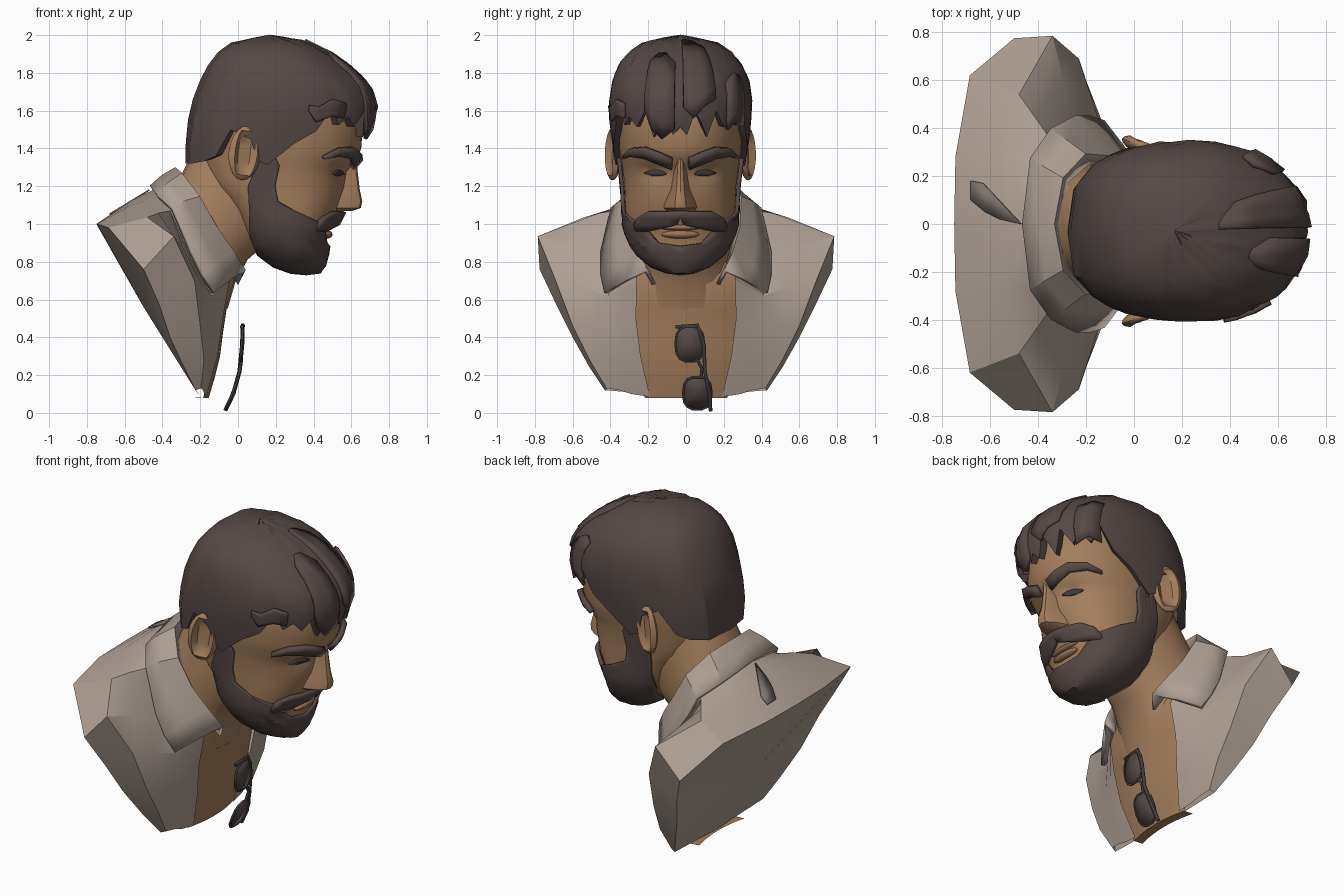
import bpy, bmesh, math, random
from mathutils import Vector, Matrix

if "Cube" in bpy.data.objects:
    bpy.data.objects.remove(bpy.data.objects["Cube"])
random.seed(4)
HY = -0.03  # head sits slightly off the centre line


def material(name, rgb):
    m = bpy.data.materials.new(name)
    m.diffuse_color = (*rgb, 1)
    m.use_nodes = True
    m.node_tree.nodes["Principled BSDF"].inputs["Base Color"].default_value = m.diffuse_color
    return m


SKIN = material("skin", (0.37, 0.21, 0.108))
LIP = material("lip", (0.32, 0.175, 0.092))
HAIR = material("dark_brown_hair", (0.092, 0.066, 0.06))
SHIRT = material("shirt_grey", (0.42, 0.345, 0.295))
SHADE = material("shirt_dark_grey", (0.2, 0.168, 0.15))
DARK = material("dark_glass", (0.055, 0.045, 0.045))


def finish(name, bm, mat, angle=35, thick=0):
    bmesh.ops.remove_doubles(bm, verts=bm.verts, dist=0.0008)
    bmesh.ops.recalc_face_normals(bm, faces=bm.faces)
    me = bpy.data.meshes.new(name)
    bm.to_mesh(me)
    bm.free()
    me.materials.append(mat)
    me.shade_smooth()
    me.set_sharp_from_angle(angle=math.radians(angle))
    ob = bpy.data.objects.new(name, me)
    bpy.context.collection.objects.link(ob)
    if thick:
        s = ob.modifiers.new("thickness", 'SOLIDIFY')
        s.thickness, s.offset = thick, 0
    return ob


def sheet(name, rows, mat, mirror=True, dy=0.0, thick=0, angle=35, jitter=0, cap=None):
    """Quad grid through rows of points, optionally mirrored in y and capped by a fan."""
    bm = bmesh.new()
    for s in ((1, -1) if mirror else (1,)):
        g = [[bm.verts.new((p[0], s * p[1] + dy, p[2])) for p in r] for r in rows]
        for a, b in zip(g, g[1:]):
            for i in range(len(a) - 1):
                bm.faces.new((a[i], a[i + 1], b[i + 1], b[i]))
        if cap:
            c = bm.verts.new(cap[0])
            rim = g[-1] + [bm.verts.new(cap[1])]
            for u, v in zip(rim, rim[1:]):
                bm.faces.new((u, v, c))
    bmesh.ops.remove_doubles(bm, verts=bm.verts, dist=0.002)
    for v in bm.verts:
        v.co += Vector([random.uniform(-jitter, jitter) for _ in range(3)])
    return finish(name, bm, mat, angle, thick)


def lerp(tab, t):
    for a, b in zip(tab, tab[1:]):
        if t <= b[0]:
            k = max(0, (t - a[0]) / (b[0] - a[0]))
            return [p + (q - p) * k for p, q in zip(a[1:], b[1:])]
    return list(tab[-1][1:])


# head sections: height, back x, front x, half width
HEAD = [(.738, .36, .361, .0005), (.745, .30, .42, .05), (.78, .2, .445, .14), (.85, .10, .465, .225),
        (.93, .04, .47, .268), (1.0, 0, .495, .288), (1.07, -.04, .53, .292), (1.2, -.15, .565, .298),
        (1.29, -.18, .585, .307), (1.34, -.19, .63, .315), (1.4, -.2, .652, .325), (1.5, -.22, .66, .33),
        (1.65, -.2, .64, .33), (1.8, -.1, .53, .26)]
CROWN = [(1.3, -.28, .62, .34), (1.5, -.278, .705, .372), (1.62, -.25, .73, .38), (1.72, -.22, .70, .374),
         (1.8, -.185, .63, .35), (1.88, -.14, .53, .305), (1.95, -.06, .41, .225), (1.985, .03, .31, .13),
         (2.0, .17, .171, .0005)]


def surf(tab, deg, z, off=0.0):
    xb, xf, w = lerp(tab, z)
    a = math.radians(deg)
    c, s = math.cos(a), abs(math.sin(a))
    e = 0.95 if c > 0 else 0.65
    off -= (tab is HEAD) * .03 * math.exp(-((deg - 24) / 13) ** 2 - ((z - 1.275) / .045) ** 2)
    x = (xb + xf) / 2 + math.copysign(abs(c) ** .9, c) * ((xf - xb) / 2 + off)
    return (x, s ** e * (w + off), z)


# head skin
zs = [.738, .745, .78, .85, .93, 1.0, 1.07, 1.14, 1.2, 1.24, 1.275, 1.31, 1.35, 1.4, 1.5, 1.65, 1.8]
sheet("head", [[surf(HEAD, d, z) for d in range(0, 181, 9)] for z in zs], SKIN, dy=HY, angle=40)

# hair cap with a jagged hairline: angle from the front, height
LINE = [(0, 1.51), (5, 1.47), (11, 1.59), (16, 1.54), (22, 1.46), (29, 1.6), (37, 1.51), (45, 1.57),
        (52, 1.52), (60, 1.62), (68, 1.49), (80, 1.42), (91, 1.31), (98, 1.33), (104, 1.45), (118, 1.5),
        (128, 1.36), (140, 1.33), (160, 1.32), (180, 1.32)]
rows = [[(.22 + (p[0] - .22) * .9, p[1] * .9, p[2] + .01) for p in [surf(CROWN, d, z) for d, z in LINE]]]
for i in range(10):
    rows.append([surf(CROWN, d, z + (2 - z) * math.sin(i / 9 * math.pi / 2)) for d, z in LINE])
rows[-2] = [(x, y, z - .004) for x, y, z in rows[-2]]
sheet("hair", rows, HAIR, dy=HY, angle=30, jitter=.004)

# raised locks over the fringe: side, (angle, low, high)
LOCKS = [(1, [(2, 1.62, 1.97), (10, 1.56, 1.97), (18, 1.62, 1.96), (28, 1.66, 1.93)]),
         (-1, [(4, 1.5, 1.85), (14, 1.45, 1.9), (22, 1.5, 1.9), (28, 1.6, 1.86)]),
         (-1, [(50, 1.56, 1.64), (60, 1.57, 1.66), (70, 1.54, 1.62), (76, 1.6, 1.63)]),
         (1, [(40, 1.5, 1.75), (50, 1.55, 1.8), (60, 1.52, 1.78)])]
for n, (side, cols) in enumerate(LOCKS):
    g = [[surf(CROWN, d, lo + (hi - lo) * k / 5, .003) for d, lo, hi in cols] for k in range(6)]
    g = [[(x, y * side, z) for x, y, z in r] for r in g]
    sheet(f"hair_lock_{n + 1}", g, HAIR, mirror=False, dy=HY, thick=.02, angle=30)

# beard with sideburns: height, front angle, back angle
BEARD = [(.738, 0, 180), (.748, 0, 180), (.78, 0, 180), (.84, 0, 165), (.885, 0, 150), (.9, 24, 146),
         (.95, 33, 140), (1.0, 42, 133), (1.06, 76, 126), (1.12, 92, 120), (1.2, 91, 112), (1.31, 89, 104),
         (1.42, 97, 105)]
sheet("beard", [[surf(HEAD, a + (b - a) * i / 12, z, .012 * min(1, (z - .738) / .01)) for i in range(13)]
                for z, a, b in BEARD], HAIR, dy=HY, thick=.02, angle=30, jitter=.003)

# moustache
TACHE = [(.965, 36, 54), (1.0, 2, 52), (1.035, 0, 46), (1.065, 0, 32)]
sheet("moustache", [[surf(HEAD, a + (b - a) * i / 6, z, .036 - .022 * (a + (b - a) * i / 6) / 48)
                     for i in range(7)] for z, a, b in TACHE], HAIR, dy=HY, thick=.022, angle=30)

# eyebrows and eyes: angle, low, high
BROW = [(7, 1.295, 1.345), (18, 1.32, 1.375), (32, 1.35, 1.405), (48, 1.36, 1.4), (60, 1.345, 1.36)]
EYE = [(14, 1.262, 1.268), (20, 1.255, 1.285), (29, 1.253, 1.287), (38, 1.265, 1.272)]
for name, cols, off, t, mat in (("eyebrows", BROW, .022, .03, HAIR), ("eyes", EYE, .006, .009, DARK)):
    sheet(name, [[surf(HEAD, d, lo + (hi - lo) * k / 2, off) for d, lo, hi in cols] for k in range(3)],
          mat, dy=HY, thick=t)

# nose: height, ridge x, half width
NOSE = [(1.37, .63, .022), (1.29, .632, .03), (1.18, .645, .04), (1.12, .658, .055), (1.085, .65, .06),
        (1.068, .6, .05)]
sheet("nose", [[(x, 0, z), (x - .008, .5 * w, z), (x - .05, w, z), (.5, w * 1.6, z)] for z, x, w in NOSE]
      + [[(.5, 0, 1.068)] * 4], SKIN, dy=HY)


def ball(name, mat, loc, scale, rot=0, tilt=0, dish=0):
    bm = bmesh.new()
    bmesh.ops.create_uvsphere(bm, u_segments=16, v_segments=10, radius=1)
    for v in bm.verts:
        if dish and v.co.y * dish > 0 and math.hypot(v.co.x, v.co.z) < .7:
            v.co.y *= -.2
    m = (Matrix.Translation(loc) @ Matrix.Rotation(rot, 4, 'Z') @ Matrix.Rotation(tilt, 4, 'Y')
         @ Matrix.Diagonal((*scale, 1)))
    bmesh.ops.transform(bm, matrix=m, verts=bm.verts)
    return finish(name, bm, mat, 45)


# ears and lips
for s, n in ((1, "left"), (-1, "right")):
    ball(f"ear_{n}", SKIN, (.035, s * .355 + HY, 1.375), (.09, .035, .145), -s * .35, .12, s)
ball("lower_lip", LIP, (.47, HY, .945), (.03, .1, .022))
ball("upper_lip", LIP, (.475, HY, .982), (.03, .11, .016))

# neck: tilted rings, back and front points of the centre line and half width
NECK = [(-.22, 1.42, .2, .98, .22), (-.265, 1.33, .13, .88, .235), (-.31, 1.24, .05, .81, .245),
        (-.36, 1.12, -.015, .69, .26), (-.43, 1.0, -.055, .55, .3)]
rows = []
for bx, bz, fx, fz, w in NECK:
    r = []
    for i in range(13):
        a = math.pi * i / 12
        k = (1 + math.cos(a)) / 2
        r.append((bx + (fx - bx) * k, w * math.sin(a) ** .8, bz + (fz - bz) * k))
    rows.append(r)
sheet("neck", rows, SKIN, dy=-.015, angle=40)

# chest skin, wrapped under at the bottom: height, x, width factor
CHEST = [(.8, -.06, 1), (.68, -.03, 1), (.55, -.06, 1), (.42, -.08, .97), (.3, -.095, .9), (.18, -.125, .8),
         (.08, -.155, .66), (.084, -.215, .66)]
sheet("chest", [[(x - .6 * (y * k) ** 2, y * k, z) for y in (0, .06, .13, .2, .27, .33)] for z, x, k in CHEST], SKIN)

# shirt body: from the neck opening, over the chest and shoulders, to the slanted back cut
OPENING = [(-.36, 0, 1.23), (-.32, .19, 1.19), (-.22, .27, 1.09), (-.11, .28, .9), (-.045, .26, .7),
           (-.08, .265, .5), (-.108, .24, .3), (-.168, .19, .085)]
INNER = [(-.46, 0, 1.175), (-.43, .26, 1.13), (-.36, .37, 1.07), (-.25, .42, .82), (-.14, .41, .62),
         (-.115, .38, .46), (-.135, .34, .28), (-.178, .29, .1)]
BULGE = [(-.6, 0, 1.1), (-.58, .28, 1.095), (-.48, .54, 1.035), (-.34, .785, .935), (-.23, .69, .7),
         (-.2, .6, .46), (-.18, .51, .28), (-.195, .42, .13)]
RIM = [(-.75, 0, 1.0), (-.745, .28, 1.0), (-.685, .62, .98), (-.5, .775, .76), (-.42, .69, .58),
       (-.36, .6, .4), (-.285, .51, .24), (-.225, .43, .12)]


def mid(a, b, f=.5, up=0.0):
    return [tuple(u + (v - u) * f + (up if j == 2 else 0) for j, (u, v) in enumerate(zip(p, q)))
            for p, q in zip(a, b)]


sheet("shirt", [OPENING, mid(OPENING, INNER), INNER, mid(INNER, BULGE, .5, .006), BULGE, RIM],
      SHIRT, angle=25, cap=((-.5, 0, .56), (-.2, 0, .085)))

# folded collar
FOLD = [(-.335, 0, 1.29), (-.3, .19, 1.26), (-.21, .29, 1.14), (-.12, .285, .98), (-.03, .25, .85), (.035, .21, .75)]
EDGE = [(-.46, 0, 1.195), (-.43, .27, 1.15), (-.35, .39, 1.08), (-.25, .445, .85), (-.19, .445, .73), (-.13, .425, .635)]
STAND = [(-.31, 0, 1.2), (-.28, .18, 1.17), (-.19, .26, 1.05), (-.11, .25, .9), (-.05, .22, .78), (.0, .17, .68)]
sheet("collar", [STAND, FOLD, mid(FOLD, EDGE, .5, .008), EDGE], SHIRT, thick=.022, angle=30)

# dark patch on the back of the shirt
patch = [[(-.68, .18), (-.63, .17), (-.47, .0)], [(-.68, .1), (-.62, .05), (-.56, .02)]]
sheet("back_patch", [[(x, y, 1.009 + (x + .75) * .61) for x, y in r] for r in patch], SHADE, mirror=False, thick=.008)


def tube(name, pts, r, mat, closed=False):
    cu = bpy.data.curves.new(name, 'CURVE')
    cu.dimensions, cu.bevel_depth, cu.bevel_resolution = '3D', r, 1
    sp = cu.splines.new('POLY')
    sp.points.add(len(pts) - 1)
    for p, q in zip(sp.points, pts):
        p.co = (*q, 1)
    sp.use_cyclic_u = closed
    cu.use_fill_caps = True
    cu.materials.append(mat)
    bpy.context.collection.objects.link(bpy.data.objects.new(name, cu))


# hanging sunglasses: two lenses with rims, bridge and folded arms
for n, (c, tilt) in enumerate((((.02, .02, .365), .08), ((-.03, .06, .105), .38))):
    ring = []
    for i in range(14):
        a = math.tau * i / 14
        y, z = (math.copysign(abs(f(a)) ** .75, f(a)) * r for f, r in ((math.cos, .075), (math.sin, .093)))
        ring.append((c[0] + z * math.sin(tilt), c[1] + y, c[2] + z * math.cos(tilt)))
    sheet(f"lens_{n + 1}", [ring + ring[:1], [c] * 15], HAIR, mirror=False, thick=.008)
    tube(f"lens_rim_{n + 1}", ring, .007, DARK, True)
tube("glasses_bridge", [(.018, .06, .28), (.012, .085, .235), (0, .08, .19)], .009, DARK)
tube("glasses_arm", [(.02, -.055, .455), (.025, .06, .465), (.022, .095, .36), (.008, .1, .22),
                     (-.025, .125, .1), (-.068, .13, .012)], .011, DARK)
